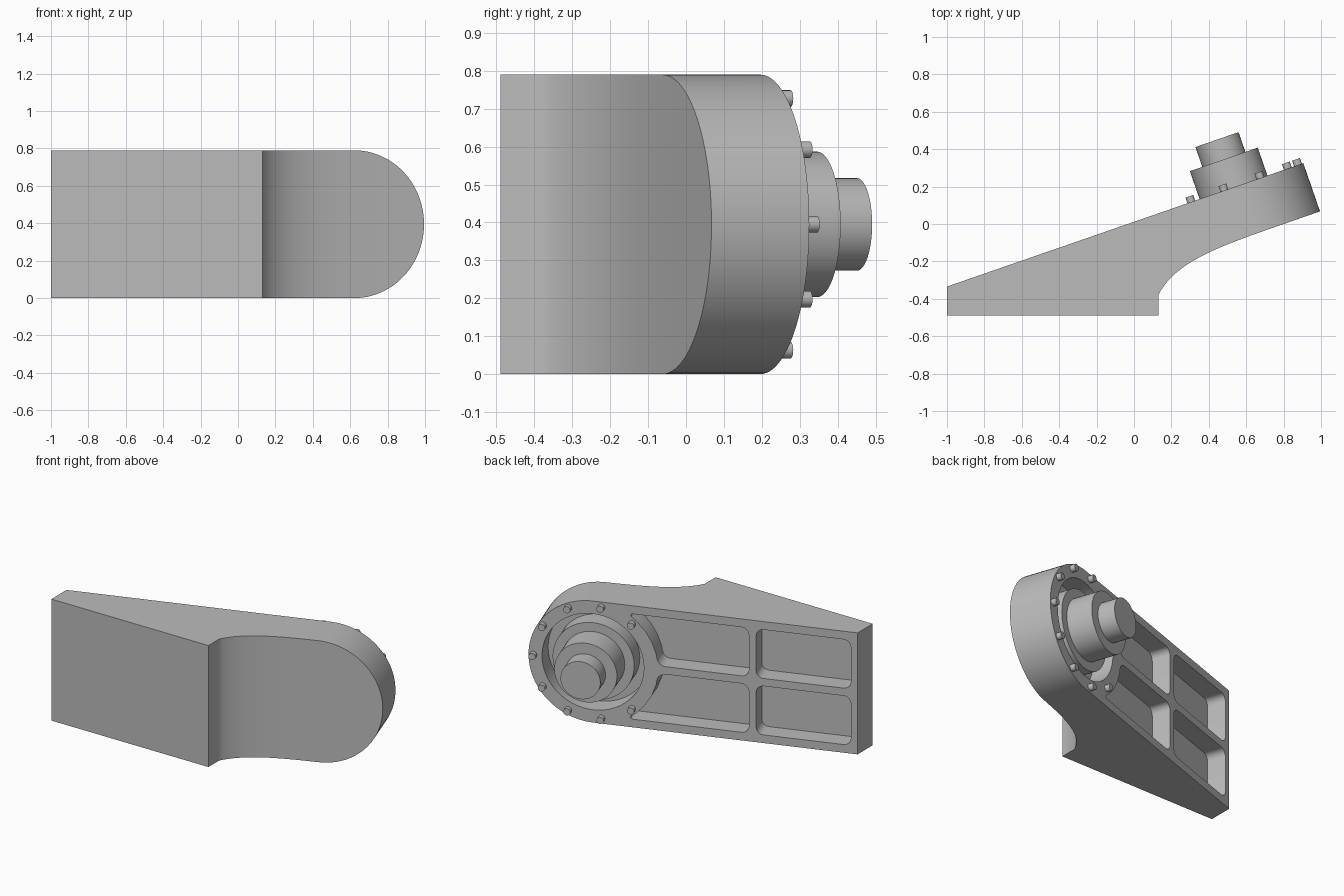
import bpy, bmesh
from math import sin, cos, pi, radians, asin
from mathutils import Matrix, Vector
from mathutils.geometry import interpolate_bezier

if "Cube" in bpy.data.objects:
    bpy.data.objects.remove(bpy.data.objects["Cube"], do_unlink=True)

grey = bpy.data.materials.new("plain_grey")
grey.use_nodes = True
grey.diffuse_color = (0.5, 0.5, 0.5, 1)
grey.node_tree.nodes["Principled BSDF"].inputs["Base Color"].default_value = (0.5, 0.5, 0.5, 1)

# Slanted mounting face: local x runs to the tail, y is up, z points out of the face
TILT = radians(19.1)
along = Vector((cos(TILT), sin(TILT), 0))
out = Vector((-sin(TILT), cos(TILT), 0))
HALF = 0.395
FACE = Matrix.Translation((0.532, 0.196, HALF)) @ Matrix((-along, (0, 0, 1), out)).transposed().to_4x4()


def prism(name, outline, low, high, frame=Matrix(), fillet=0):
    """Extrude a closed outline along local z, optionally rounding its corners."""
    bm = bmesh.new()
    base = bm.faces.new([bm.verts.new((x, y, low)) for x, y in outline])
    top = bmesh.ops.extrude_face_region(bm, geom=[base])["geom"]
    bmesh.ops.translate(bm, vec=(0, 0, high - low),
                        verts=[v for v in top if isinstance(v, bmesh.types.BMVert)])
    bmesh.ops.recalc_face_normals(bm, faces=bm.faces)
    if fillet:
        corners = [e for e in bm.edges
                   if abs(e.verts[0].co.z - e.verts[1].co.z) > 0.01 and e.calc_face_angle() > 0.6]
        bmesh.ops.bevel(bm, geom=corners, offset=fillet, segments=6, profile=0.5, affect='EDGES')
    mesh = bpy.data.meshes.new(name)
    bm.to_mesh(mesh)
    bm.free()
    mesh.materials.append(grey)
    obj = bpy.data.objects.new(name, mesh)
    obj.matrix_world = frame
    bpy.context.collection.objects.link(obj)
    return obj


def arc(radius, start, end, steps, cx=0, cy=0):
    angles = [start + (end - start) * i / steps for i in range(steps + 1)]
    return [(cx + radius * cos(a), cy + radius * sin(a)) for a in angles]


def disc(name, radius, low, high, cx=0, cy=0, sides=64):
    return prism(name, arc(radius, 0, 2 * pi, sides, cx, cy)[:-1], low, high, FACE)


def carve(target, cutter, operation):
    mod = target.modifiers.new(cutter.name, 'BOOLEAN')
    mod.object, mod.operation, mod.solver = cutter, operation, 'EXACT'
    bpy.context.view_layer.objects.active = target
    bpy.ops.object.modifier_apply(modifier=mod.name)
    bpy.data.objects.remove(cutter, do_unlink=True)


# Arm: wedge plan with a scooped front, trimmed to a rounded end
scoop = interpolate_bezier(Vector((0.13, -0.38)), Vector((0.22, -0.2)),
                           Vector((0.46, -0.118)), Vector((0.8, 0.0)), 24)
centre = Vector((0.532, 0.196))
u = along.to_2d()
back_end = centre + u
tail = centre - u * (1.532 / cos(TILT))
plan = [(-1, -0.49), (0.13, -0.49)] + [p[:] for p in scoop]
plan += [(Vector((0.8, 0)) + u)[:], back_end[:], tail[:]]
arm = prism("arm", plan, -0.1, 0.9)
stadium = arc(HALF, pi / 2, 3 * pi / 2, 48) + [(3, -HALF), (3, HALF)]
carve(arm, prism("rounded_end", stadium, -2, 1, FACE), 'INTERSECT')

# Bearing recess and four weight-saving pockets
carve(arm, disc("bearing_recess", 0.312, -0.13, 0.1), 'DIFFERENCE')
RIM, INNER, OUTER = 0.4, 0.025, 0.342
for side in (1, -1):
    curved = arc(RIM, asin(OUTER / RIM), asin(INNER / RIM), 5) + [(0.955, INNER), (0.955, OUTER)]
    square = [(1.0, INNER), (1.58, INNER), (1.58, OUTER), (1.0, OUTER)]
    for shape in (curved, square):
        outline = [(x, y * side) for x, y in shape]
        carve(arm, prism("pocket", outline, -0.12, 0.1, FACE, 0.045), 'DIFFERENCE')

# Stepped shaft rising from the recess
disc("bearing_disc", 0.25, -0.14, -0.01)
disc("shaft_collar", 0.192, -0.02, 0.158)
disc("shaft", 0.122, 0.15, 0.27)

# Bolts around the rim, leaving out the two next to the pockets
for k in range(-4, 5):
    a = pi + k * 2 * pi / 11
    disc("bolt", 0.022, -0.01, 0.032, 0.365 * cos(a), 0.365 * sin(a), 20)

# Smooth the round surfaces, keep edges sharp
for obj in bpy.context.scene.objects:
    obj.select_set(obj.type == 'MESH')
bpy.context.view_layer.objects.active = arm
bpy.ops.object.shade_smooth_by_angle(angle=radians(30))
